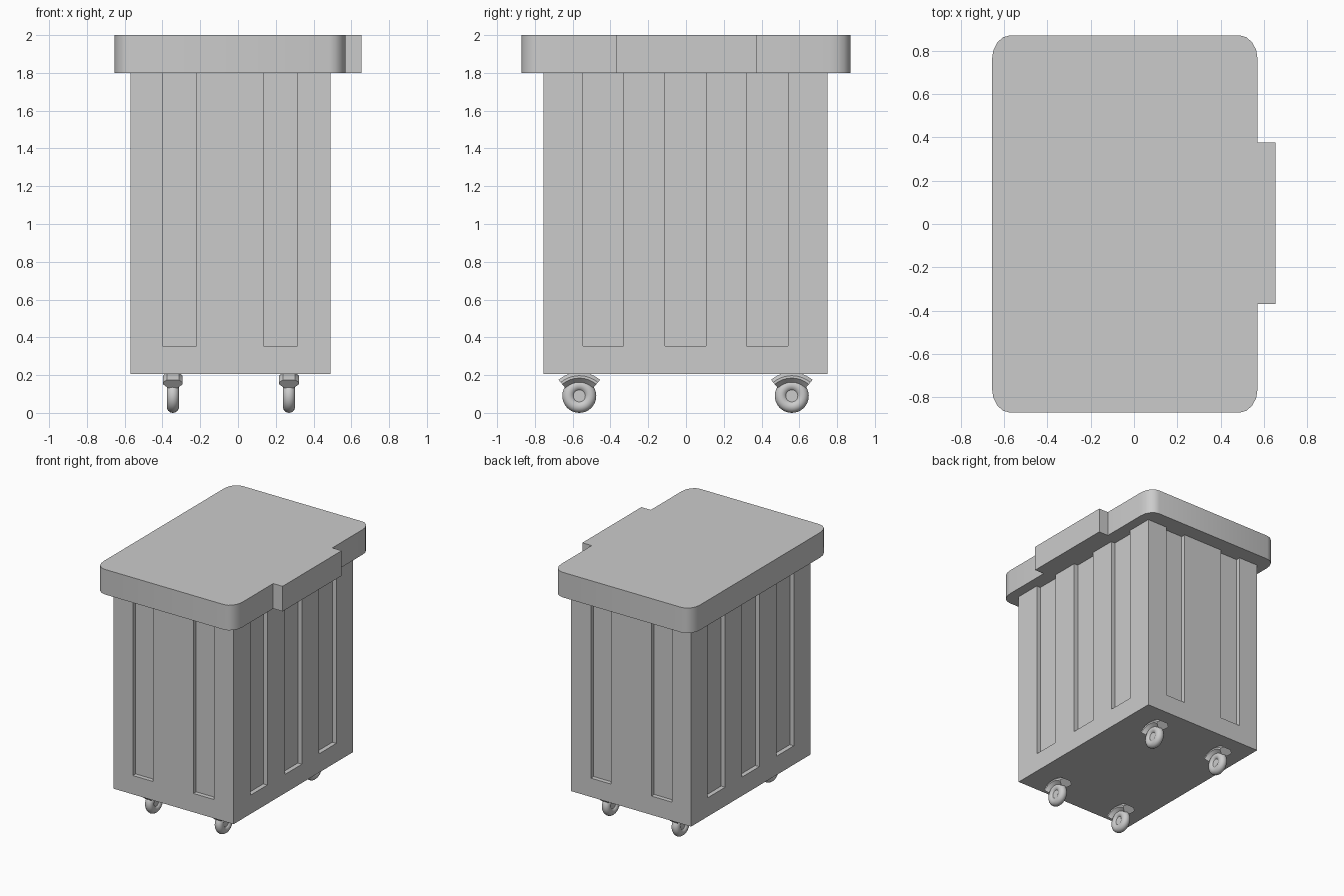
import bpy, bmesh
from math import sin, cos, pi, radians
from mathutils import Matrix, Vector

if "Cube" in bpy.data.objects:
    bpy.data.objects.remove(bpy.data.objects["Cube"])


def make_object(name, bm, smooth=False):
    bmesh.ops.recalc_face_normals(bm, faces=bm.faces)
    mesh = bpy.data.meshes.new(name)
    bm.to_mesh(mesh)
    bm.free()
    ob = bpy.data.objects.new(name, mesh)
    bpy.context.collection.objects.link(ob)
    if smooth:
        shade(ob)
    return ob


def shade(ob):
    bpy.ops.object.select_all(action='DESELECT')
    ob.select_set(True)
    bpy.context.view_layer.objects.active = ob
    bpy.ops.object.shade_smooth_by_angle(angle=radians(35))


def add_box(bm, x0, x1, y0, y1, z0, z1):
    size = Matrix.Diagonal((x1 - x0, y1 - y0, z1 - z0, 1))
    centre = Matrix.Translation(((x0 + x1) / 2, (y0 + y1) / 2, (z0 + z1) / 2))
    bmesh.ops.create_cube(bm, size=1, matrix=centre @ size)


# Body with recessed panels on all four sides
X0, X1, Y0, Y1 = -0.57, 0.49, -0.755, 0.75
bm = bmesh.new()
add_box(bm, X0, X1, Y0, Y1, 0.205, 1.8)
body = make_object("bin_body", bm)

bm = bmesh.new()
DEPTH, OUT = 0.035, 0.1
for a, b in ((-0.4, -0.22), (0.135, 0.315)):
    add_box(bm, a, b, Y0 - OUT, Y0 + DEPTH, 0.355, 1.9)
    add_box(bm, a, b, Y1 - DEPTH, Y1 + OUT, 0.355, 1.9)
for a, b in ((-0.545, -0.33), (-0.11, 0.105), (0.32, 0.54)):
    add_box(bm, X0 - OUT, X0 + DEPTH, a, b, 0.355, 1.9)
    add_box(bm, X1 - DEPTH, X1 + OUT, a, b, 0.355, 1.9)
cutter = make_object("panel_cutter", bm)
cutter.hide_render = True
mod = body.modifiers.new("panels", 'BOOLEAN')
mod.operation, mod.solver, mod.object = 'DIFFERENCE', 'EXACT', cutter
bpy.context.view_layer.objects.active = body
bpy.ops.object.modifier_apply(modifier=mod.name)
bpy.data.objects.remove(cutter)

# Lid: rounded outline with a handle tab on the right
LX0, LX1, LY, RX, RY = -0.655, 0.57, 0.87, 0.085, 0.11
outline = []
for cx, cy, start in ((LX1 - RX, -LY + RY, -90), (LX1 - RX, LY - RY, 0),
                      (LX0 + RX, LY - RY, 90), (LX0 + RX, -LY + RY, 180)):
    for i in range(5):
        t = radians(start + 22.5 * i)
        outline.append((cx + RX * cos(t), cy + RY * sin(t)))
outline[5:5] = [(LX1, -0.37), (0.653, -0.37), (0.653, 0.375), (LX1, 0.375)]
bm = bmesh.new()
base = bm.faces.new([bm.verts.new((x, y, 1.8)) for x, y in outline])
top = bmesh.ops.extrude_face_region(bm, geom=[base])["geom"]
bmesh.ops.translate(bm, vec=(0, 0, 0.2),
                    verts=[v for v in top if isinstance(v, bmesh.types.BMVert)])
if base.is_valid is False or len([f for f in bm.faces if len(f.verts) > 4]) < 2:
    bm.faces.new([v for v in bm.verts if v.co.z < 1.9])
make_object("lid", bm, smooth=True)

# Casters: ring tyre, hub and a curved hood joining the wheel to the body
SECTION = ((0.115, -0.025), (0.14, -0.052), (0.153, -0.052), (0.171, -0.032),
           (0.171, 0.032), (0.153, 0.052), (0.14, 0.052), (0.115, 0.025))


def caster(x, y, tag):
    bpy.ops.mesh.primitive_torus_add(location=(x, y, 0.09), rotation=(0, pi / 2, 0),
                                     major_radius=0.057, minor_radius=0.033,
                                     major_segments=32, minor_segments=14)
    tyre = bpy.context.object
    tyre.name = "tyre_" + tag
    shade(tyre)

    bpy.ops.mesh.primitive_cylinder_add(vertices=20, radius=0.034, depth=0.04,
                                        location=(x, y, 0.09), rotation=(0, pi / 2, 0))
    hub = bpy.context.object
    hub.name = "hub_" + tag
    shade(hub)

    bm = bmesh.new()
    rings = []
    for i in range(13):
        t = radians(-40 + 80 * i / 12)
        rings.append([bm.verts.new((x + w, y + r * sin(t), 0.044 + r * cos(t)))
                      for r, w in SECTION])
    for a, b in zip(rings, rings[1:]):
        for k in range(8):
            n = (k + 1) % 8
            bm.faces.new((a[k], a[n], b[n], b[k]))
    bm.faces.new(rings[0])
    bm.faces.new(rings[-1])
    make_object("wheel_hood_" + tag, bm, smooth=True)


for x, side in ((-0.345, "left"), (0.27, "right")):
    for y, end in ((-0.565, "front"), (0.56, "back")):
        caster(x, y, end + "_" + side)
